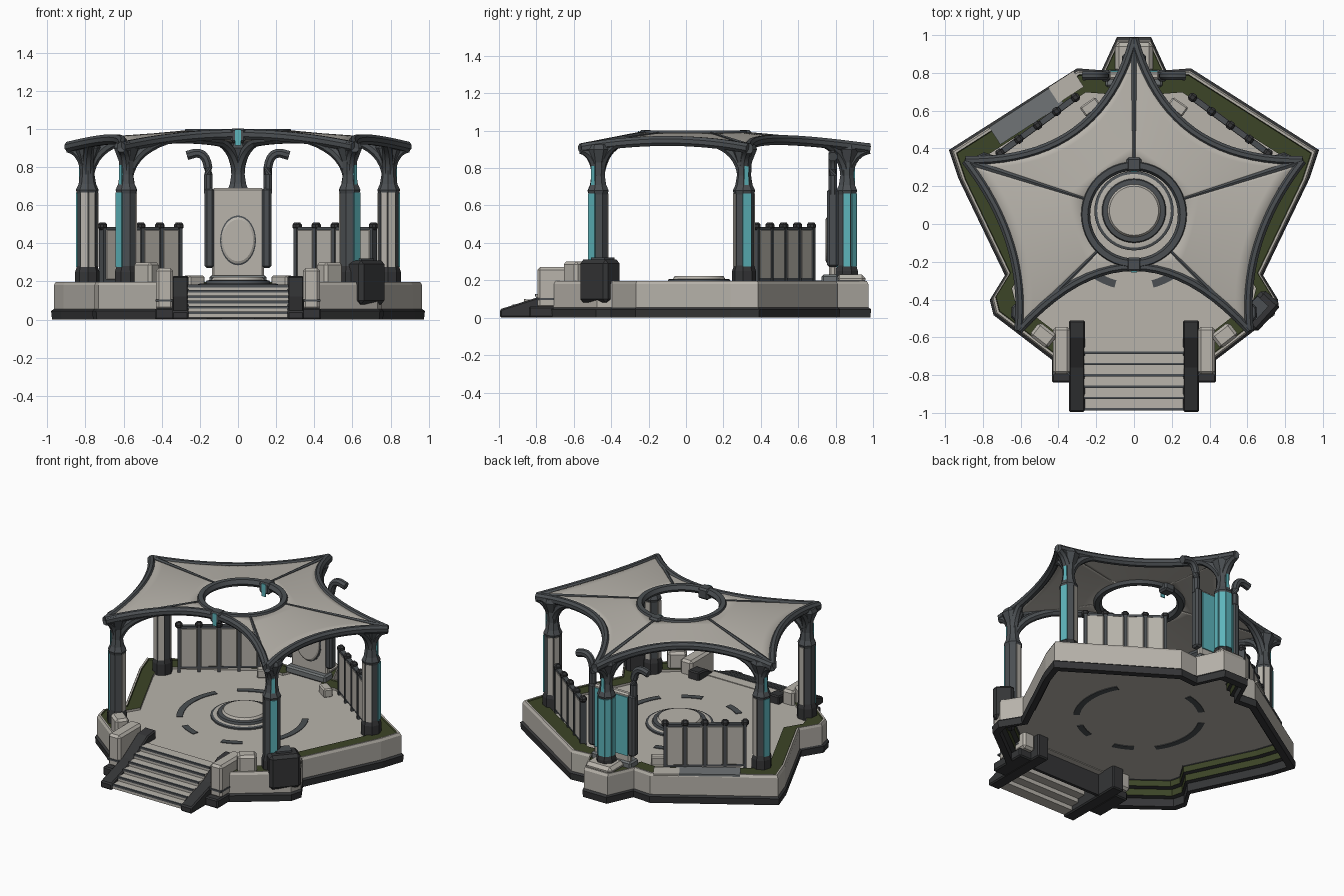
import bpy, math
from mathutils import Vector as V, Matrix

if "Cube" in bpy.data.objects:
    bpy.data.objects.remove(bpy.data.objects["Cube"])

def mat(name, c):
    m = bpy.data.materials.new(name)
    m.diffuse_color = (*c, 1)
    m.use_nodes = True
    m.node_tree.nodes["Principled BSDF"].inputs["Base Color"].default_value = m.diffuse_color
    return m

STONE = mat("warm stone", (0.48, 0.455, 0.41))
DARK = mat("slate grey", (0.07, 0.078, 0.085))
BLACK = mat("charcoal", (0.035, 0.036, 0.038))
GREY = mat("mid grey", (0.16, 0.175, 0.18))
CYAN = mat("teal glow", (0.11, 0.46, 0.50))
GREEN = mat("moss green", (0.045, 0.058, 0.02))

def obj(name, verts, faces, mats, idx=None, smooth=False, bevel=0):
    me = bpy.data.meshes.new(name)
    me.from_pydata([tuple(v) for v in verts], [], faces)
    for m in mats:
        me.materials.append(m)
    if idx:
        for p, i in zip(me.polygons, idx):
            p.material_index = i
    o = bpy.data.objects.new(name, me)
    bpy.context.collection.objects.link(o)
    if bevel:
        b = o.modifiers.new("bevel", "BEVEL")
        b.width, b.segments = bevel, 1
    if smooth:
        bpy.ops.object.select_all(action='DESELECT')
        o.select_set(True)
        bpy.context.view_layer.objects.active = o
        bpy.ops.object.shade_smooth_by_angle(angle=math.radians(40))
    return o

def loft(name, rings, mats, seg=None, closed=True, caps=True, **kw):
    """Skin a list of equal-length rings; seg gives a material per band."""
    n, k = len(rings[0]), len(rings)
    verts = [p for r in rings for p in r]
    faces, idx = [], []
    for j in range(k - 1):
        for i in range(n if closed else n - 1):
            a, b = j*n + i, j*n + (i+1) % n
            faces.append((a, b, b+n, a+n))
            idx.append(seg[j] if seg else 0)
    if caps:
        faces += [tuple(range(n))[::-1], tuple(range((k-1)*n, k*n))]
        idx += [seg[0] if seg else 0, seg[-1] if seg else 0]
    return obj(name, verts, faces, mats, idx, **kw)

def box(name, c, s, m, rot=0, bevel=0):
    R = Matrix.Rotation(rot, 3, 'Z')
    base = [(-.5, -.5), (.5, -.5), (.5, .5), (-.5, .5)]
    rings = [[V(c) + R @ V((x*s[0], y*s[1], z*s[2])) for x, y in base] for z in (-.5, .5)]
    return loft(name, rings, [m], bevel=bevel)

def circle(c, r, z, n, a0=0):
    return [V((c[0] + r*math.cos(a0 + i*math.tau/n), c[1] + r*math.sin(a0 + i*math.tau/n), z)) for i in range(n)]

def bez(a, c, b, n):
    a, b, c = V(a), V(b), V(c)
    return [a*(1-t)**2 + c*2*t*(1-t) + b*t*t for t in (i/n for i in range(n+1))]

def tube(name, pts, w0, m, w1=None, h=1, n=8):
    w1 = w1 or w0
    rings, side = [], V((1, 0, 0))
    for i, p in enumerate(pts):
        t = (pts[min(i+1, len(pts)-1)] - pts[max(i-1, 0)]).normalized()
        s = t.cross(V((0, 0, 1)))
        if s.length > 0.05:
            s = s.normalized()
            side = s if s.dot(side) > -0.2 or i == 0 else -s
        up = side.cross(t)
        w = w0 + (w1-w0)*i/(len(pts)-1)
        rings.append([p + side*w*math.cos(a) + up*w*h*math.sin(a) for a in (math.tau*(k+.5)/n for k in range(n))])
    return loft(name, rings, [m], smooth=True)

def both(pts):
    return pts + [(-x, y) for x, y in reversed(pts)]

# plinth rim: a profile swept round the outline, open at the stairs
half = [(.40, -.74), (.74, -.48), (.76, -.40), (.68, -.27), (.925, .24), (.975, .39), (.30, .82), (.17, .81), (.09, .985)]
outline = both(half)
prof = [(.95, 0), (1, 0), (1.005, .045), (.99, .055), (.99, .18), (.98, .197), (.965, .197), (.96, .19),
        (.85, .19), (.85, .165), (.88, .15), (.88, .11), (.915, .105), (.915, .06), (.95, .055), (.95, 0)]
loft("plinth_rim", [[(x*s, y*s, z) for x, y in outline] for s, z in prof], [STONE, BLACK, GREEN],
     [1, 1, 1, 0, 0, 0, 2, 2, 0, 1, 2, 1, 2, 1, 1], closed=False, caps=False)
loft("floor_slab", [[(x*.88, y*.88, z) for x, y in outline] for z in (.155, .175)], [STONE])
box("grey_bed", (-.57, .575, .192), (.40, .11, .014), GREY, math.radians(33))
box("stone_bed", (-.36, .725, .193), (.16, .10, .014), STONE, math.radians(33))
box("stair_riser", (0, -.66, .08), (.56, .02, .15), BLACK)

# floor arcs (show on both faces of the slab)
for k, (a0, a1, r) in enumerate([(150, 215, .37), (-35, 30, .37), (235, 255, .36), (285, 305, .36), (100, 130, .37)]):
    A = [math.radians(a0 + (a1-a0)*i/12) for i in range(13)]
    poly = [(r*math.cos(a), .05 + r*math.sin(a)) for a in A] + [((r+.04)*math.cos(a), .05 + (r+.04)*math.sin(a)) for a in A[::-1]]
    loft(f"floor_arc_{k}", [[(x, y, z) for x, y in poly] for z in (.151, .179)], [DARK])

# round pedestal in the middle
steps = [(.21, .17), (.21, .185), (.195, .19), (.17, .19), (.165, .205), (.14, .208), (.13, .222)]
loft("pedestal", [circle((0, .07), r, z, 40) for r, z in steps], [STONE, DARK], [1, 1, 0, 1, 1, 0], smooth=True)

# stairs
for i in range(6):
    z = .04 + i*.028
    y = -.945 + i*.06
    box(f"step_{i}", (0, y, z - .015), (.53, .075, .03), STONE)
    box(f"step_nosing_{i}", (0, y - .036, z - .004), (.53, .012, .014), DARK)
for s in (-1, 1):
    side = "left" if s < 0 else "right"
    cheek = [(-.995, 0), (-.995, .045), (-.76, .12), (-.6, .22), (-.51, .23), (-.51, .0)]
    loft(f"stair_cheek_{side}", [[(s*x, y, z) for y, z in cheek] for x in (.26, .345)], [BLACK], bevel=.008)
    box(f"stair_block_{side}", (s*.385, -.67, .16), (.09, .25, .22), STONE, 0, .015)
    box(f"stair_block_base_{side}", (s*.385, -.71, .03), (.10, .26, .06), BLACK, 0, .008)
    box(f"stair_block_trim_{side}", (s*.385, -.70, .10), (.094, .20, .012), DARK)
    box(f"corner_block_{side}", (s*.48, -.59, .24), (.12, .09, .12), STONE, s*math.radians(38), .015)
    box(f"floor_stub_{side}", (s*.23, .62, .2), (.10, .06, .06), STONE, -s*math.radians(35), .008)
    # slatted screens on the back sides
    a, b = V((s*.31, .67, 0)), V((s*.71, .375, 0))
    ang = math.atan2((b-a).y, (b-a).x)
    for i in range(5):
        p = a.lerp(b, i/4)
        box(f"screen_post_{side}_{i}", (p.x, p.y, .33), (.018, .04, .31), DARK, ang)
        box(f"screen_knob_{side}_{i}", (p.x, p.y, .49), (.045, .045, .04), BLACK, ang, .012)
        if i < 4:
            q = a.lerp(b, (i+.5)/4)
            box(f"screen_panel_{side}_{i}", (q.x, q.y, .34), (.11, .034, .27), STONE, ang, .008)
    c = (a+b)/2
    for z in (.205, .478):
        box(f"screen_rail_{side}_{z}", (c.x, c.y, z), (.5, .03, .016), DARK, ang)

# dark service box at the front right corner
box("service_box", (.665, -.46, .195), (.13, .20, .23), BLACK, math.radians(-42), .02)
box("service_box_lid", (.65, -.445, .315), (.08, .10, .012), DARK, math.radians(-42))

# back panel with oval disc, side columns and hooked pipes
box("back_panel", (0, .785, .44), (.27, .04, .5), STONE, 0, .01)
box("back_panel_glow", (0, .808, .47), (.25, .008, .40), CYAN)
box("back_panel_foot", (0, .77, .205), (.30, .09, .05), GREY, 0, .01)
for m, r, y in ((DARK, 1.07, .762), (STONE, 1, .752)):
    ring = lambda k, yy: [(r*k*.088*math.cos(a), yy, .415 + r*k*.122*math.sin(a)) for a in (math.tau*i/32 for i in range(32))]
    loft("oval_disc" if r == 1 else "oval_rim", [ring(1, .77), ring(1, y), ring(.9, y - .006)], [m])
for s in (-1, 1):
    box(f"back_column_{s}", (s*.15, .785, .48), (.05, .06, .42), DARK, 0, .012)
    path = [V((s*.155, .785, .66))] + bez((s*.155, .785, .76), (s*.155, .785, .88), (s*.225, .785, .872), 6) + [V((s*.268, .785, .86))]
    tube(f"hook_pipe_{s}", path, .024, DARK, .026)

# roof: five tips, edge beams sagging inward, membrane to the ring
C = V((0, .05, 0))
tips = [V((0, .98, .905)), V((-.89, .335, .905)), V((-.61, -.56, .905)), V((.61, -.56, .905)), V((.89, .335, .905))]
mids = [V((-.31, .49, .95)), V((-.655, -.10, .945)), V((0, -.225, .97)), V((.655, -.10, .945)), V((.31, .49, .95))]
posts = [V((0, .86, 0)), V((-.79, .31, 0)), V((-.585, -.47, 0)), V((.585, -.47, 0)), V((.79, .31, 0))]
N = 20
edges = []
for i in range(5):
    A, B = tips[i], tips[(i+1) % 5]
    e = bez(A, mids[i]*2 - (A+B)/2, B, N)
    edges.append(e)
    tube(f"roof_beam_{i}", e, .026, DARK, h=1.1)
    a0 = math.atan2((A-C).y, (A-C).x)
    a1 = math.atan2((B-C).y, (B-C).x)
    a1 += math.tau if a1 < a0 else 0
    inner = [V((.25*math.cos(a), .05 + .25*math.sin(a), .99)) for a in (a0 + (a1-a0)*k/N for k in range(N+1))]
    rows = []
    for r in range(7):
        f = r/6
        rows.append([p.lerp(q, f) + V((0, 0, .016*(1-f))) for p, q in zip(e, inner)])
    m = loft(f"roof_membrane_{i}", rows, [STONE], closed=False, caps=False, smooth=True)
    m.modifiers.new("thickness", "SOLIDIFY").thickness = .012
    tube(f"roof_ridge_{i}", [A + V((0, 0, .012)), A.lerp(inner[0], .5) + V((0, 0, .007)), inner[0]], .02, DARK, .007, h=.8, n=6)

# roof ring
sec = [(.285, .975), (.275, 1.0), (.245, 1.0), (.232, .975), (.245, .955), (.275, .955), (.285, .975)]
loft("roof_ring", [circle((0, .05), r, z, 48) for r, z in sec], [DARK], caps=False, smooth=True)
for name, y in (("front", -.215), ("back", .315)):
    box(f"ring_clamp_{name}", (0, y, .965), (.08, .075, .075), DARK, 0, .012)
    box(f"ring_clamp_glow_{name}", (0, y - .038, .955), (.03, .006, .085), CYAN)

# pillars: octagonal shaft, face plates, flaring arms to the roof
for i, P in enumerate(posts):
    d = (P - C).normalized()
    a = math.atan2(d.y, d.x)
    shaft = [(.064, .17), (.064, .25), (.054, .28), (.054, .66), (.06, .68), (.046, .71), (.038, .76), (.042, .83), (.07, .90), (.06, .925)]
    loft(f"pillar_{i}", [circle(P, r, z, 8, a + math.pi/8) for r, z in shaft], [DARK, BLACK], [1, 1] + [0]*7)
    # outward faces glow, inward faces are stone; the back pillar also glows on its flanks
    for k in ((0, 45, -45, 90, -90) if i == 0 else (0, 135, -135) if i in (2, 3) else (0, 90, -90, 135, -135)):
        b = a + math.radians(k)
        q = P + V((math.cos(b), math.sin(b), 0))*.051
        glow = k == 0 or i == 0
        box(f"pillar_plate_{i}_{k}", (q.x, q.y, .47), (.009, .046 if k == 0 else .036, .39), CYAN if glow else STONE, b)
    q = P + d*.037
    box(f"pillar_upper_glow_{i}", (q.x, q.y, .75), (.012, .022, .12), CYAN, a)
    low, ctl = P + V((0, 0, .70)), P + V((0, 0, .88))
    ends = [edges[i][4], edges[i-1][N-4], tips[i] - V((0, 0, .005))]
    for k, e in enumerate(ends):
        tube(f"roof_arm_{i}_{k}", bez(low, ctl, e, 8), .032, DARK, .026)

# back pillar footing
box("back_footing", (0, .88, .205), (.2, .16, .05), STONE, 0, .02)
